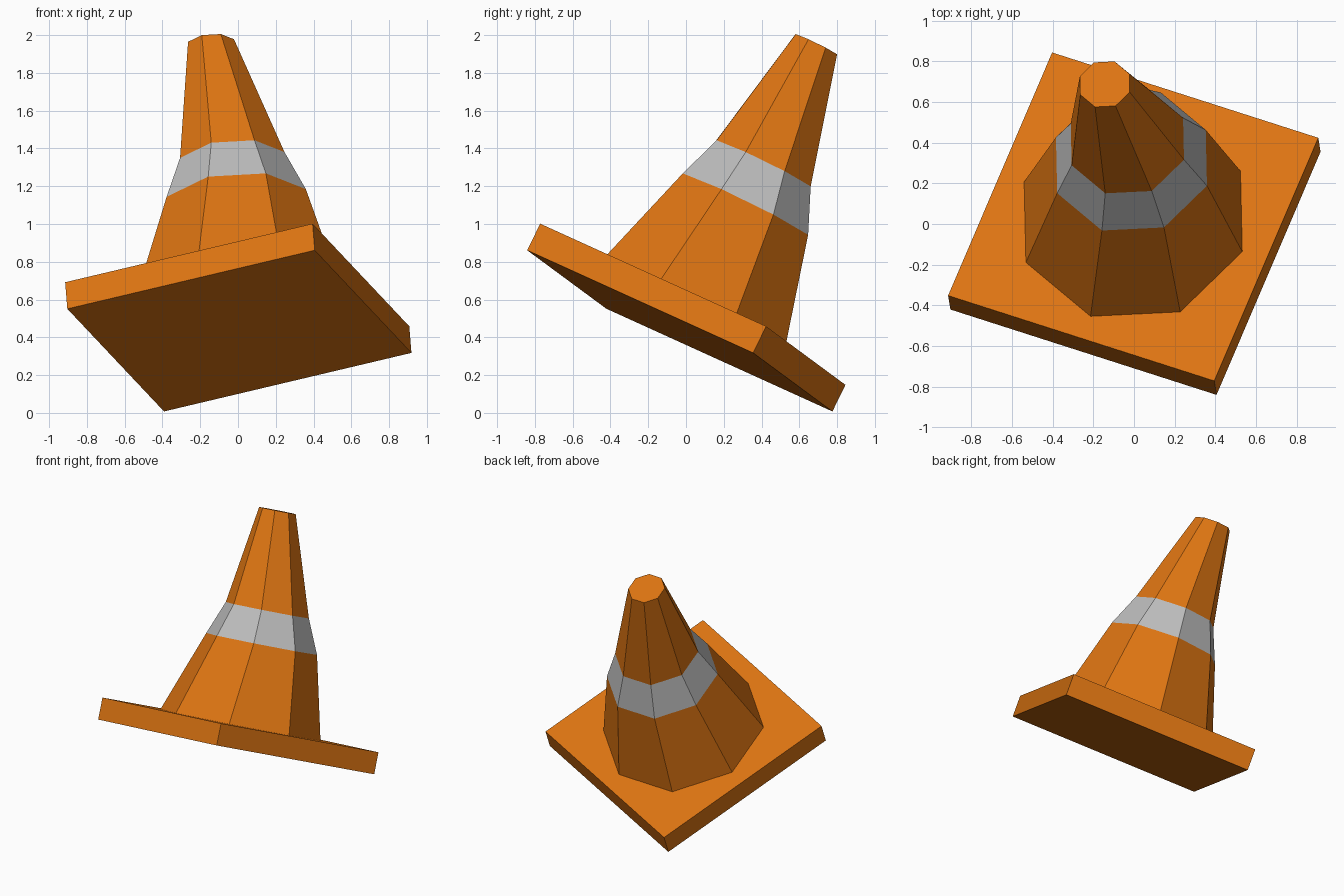
import bpy, bmesh, math
from mathutils import Vector, Matrix

if "Cube" in bpy.data.objects:
    bpy.data.objects.remove(bpy.data.objects["Cube"])

def material(name, rgb):
    m = bpy.data.materials.new(name)
    m.diffuse_color = (*rgb, 1)
    m.use_nodes = True
    m.node_tree.nodes["Principled BSDF"].inputs["Base Color"].default_value = m.diffuse_color
    return m

orange = material("orange", (0.72, 0.175, 0.006))
grey = material("light_grey", (0.51, 0.51, 0.51))

# Tilted frame of the whole cone: origin at the centre of the plate's top
u = Vector((1.31, -0.42, 0.31)).normalized()
v = Vector((0.515, 1.19, -0.54))
v = (v - u * v.dot(u)).normalized()
n = u.cross(v)
frame = Matrix((u, v, n)).transposed().to_4x4()
frame.translation = (-0.004, 0.036, 0.575)

def finish(name, bm, mats):
    bmesh.ops.recalc_face_normals(bm, faces=bm.faces)
    me = bpy.data.meshes.new(name)
    bm.to_mesh(me)
    bm.free()
    for m in mats:
        me.materials.append(m)
    ob = bpy.data.objects.new(name, me)
    ob.matrix_world = frame
    bpy.context.collection.objects.link(ob)

# Square base plate
side, thick = 1.41, 0.157
bm = bmesh.new()
bmesh.ops.create_cube(bm, size=1)
bmesh.ops.scale(bm, vec=(side, side, thick), verts=bm.verts)
bmesh.ops.translate(bm, vec=(0, 0, -thick / 2), verts=bm.verts)
finish("base_plate", bm, [orange])

# Eight-sided, slightly bent cone: radius, height, sideways offsets
rings = [(0.578, 0.0, 0.0, 0.0),
         (0.40, 0.587, 0.026, 0.026),
         (0.30, 0.827, 0.026, 0.018),
         (0.132, 1.527, -0.022, -0.027)]
bm = bmesh.new()
loops = []
for r, h, du, dv in rings:
    loops.append([bm.verts.new((du + r * math.cos(k * math.pi / 4),
                                dv + r * math.sin(k * math.pi / 4), h))
                  for k in range(8)])
for i in range(3):
    for k in range(8):
        j = (k + 1) % 8
        f = bm.faces.new((loops[i][k], loops[i][j], loops[i + 1][j], loops[i + 1][k]))
        f.material_index = 1 if i == 1 else 0   # reflective band
bm.faces.new(loops[-1])
bm.faces.new(loops[0][::-1])
finish("cone_body", bm, [orange, grey])
